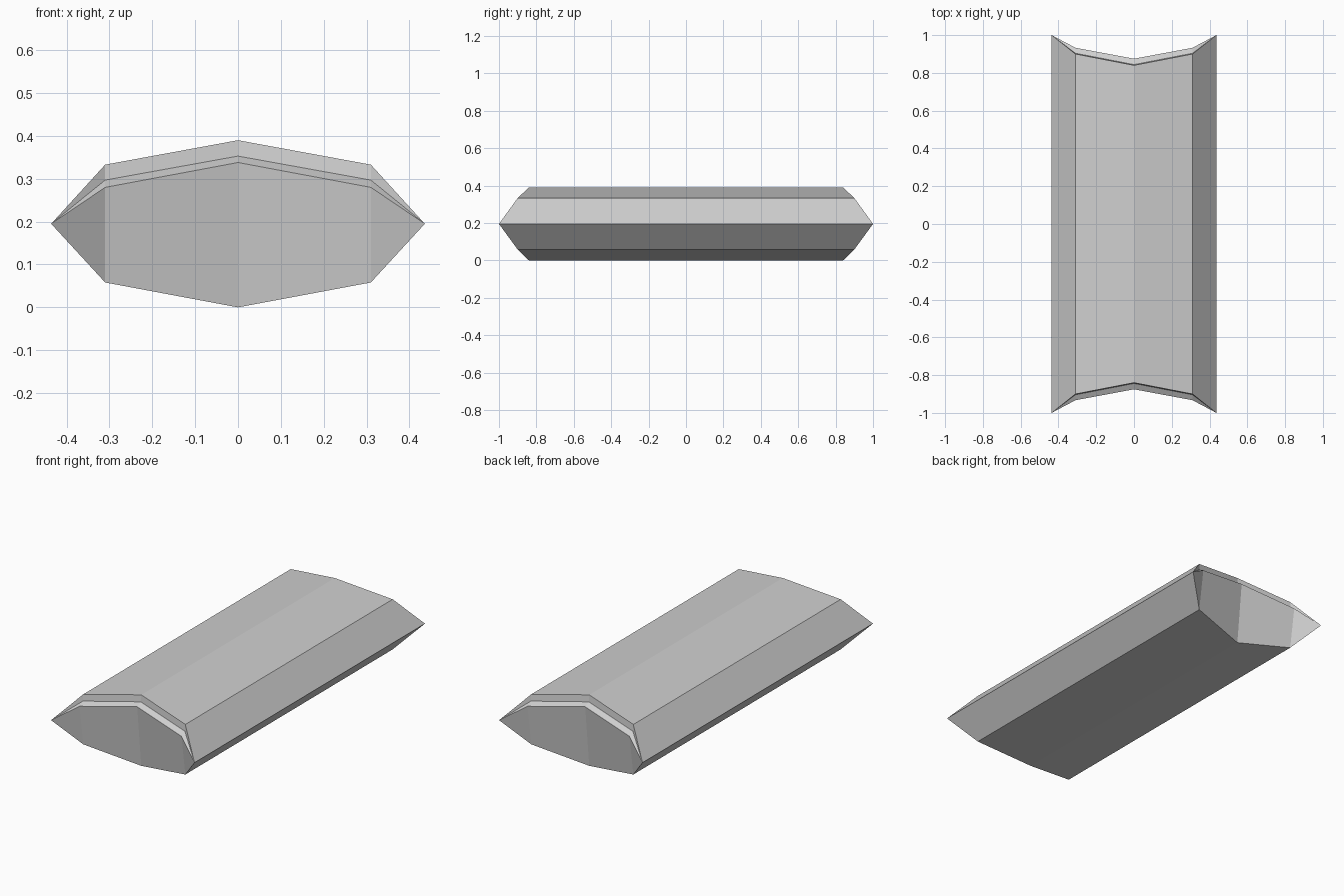
import bpy
import bmesh

cube = bpy.data.objects.get("Cube")
if cube:
    bpy.data.objects.remove(cube, do_unlink=True)

# Plain grey card
card = bpy.data.materials.new("grey_card")
card.use_nodes = True
grey = (0.62, 0.62, 0.62, 1.0)
card.diffuse_color = grey
card.node_tree.nodes["Principled BSDF"].inputs["Base Color"].default_value = grey

MID = 0.195                      # height of the pointed side creases
TIP = (0.436, 1.0, MID)          # side crease: x, end distance, height
SHOULDER_X = 0.31

# Each end row holds (distance, height) at the centre and at the shoulder
ROWS = {
    "top_fold": ((0.84, 0.39), (0.90, 0.333)),
    "upper_flap_edge": ((0.844, 0.353), (0.904, 0.297)),
    "lower_flap_edge": ((0.875, 0.338), (0.933, 0.28)),
    "bottom_fold": ((0.84, 0.0), (0.90, 0.058)),
}

bm = bmesh.new()


def make_end(side):
    """Rows of five vertices from -x to +x, sharing the two side tips."""
    left, right = (bm.verts.new((s * TIP[0], side * TIP[1], TIP[2])) for s in (-1, 1))
    rows = {}
    for name, (centre, shoulder) in ROWS.items():
        inner = [bm.verts.new((x, side * d, z)) for x, (d, z) in
                 ((-SHOULDER_X, shoulder), (0, centre), (SHOULDER_X, shoulder))]
        rows[name] = [left, *inner, right]
    return rows


def bridge(row_a, row_b):
    """Join two rows with faces, merging shared tips into triangles."""
    for i in range(len(row_a) - 1):
        corners = [row_a[i], row_a[i + 1], row_b[i + 1], row_b[i]]
        bm.faces.new(list(dict.fromkeys(corners)))


front, back = make_end(-1), make_end(1)

# Folded flaps at both ends, with the ledge between them
for end in (front, back):
    names = list(ROWS)
    for a, b in zip(names, names[1:]):
        bridge(end[a], end[b])

# Long top and bottom panels
for fold in ("top_fold", "bottom_fold"):
    bridge(front[fold], back[fold])

bmesh.ops.recalc_face_normals(bm, faces=bm.faces)
mesh = bpy.data.meshes.new("pillow_box")
bm.to_mesh(mesh)
bm.free()
mesh.materials.append(card)
box = bpy.data.objects.new("pillow_box", mesh)
bpy.context.collection.objects.link(box)
